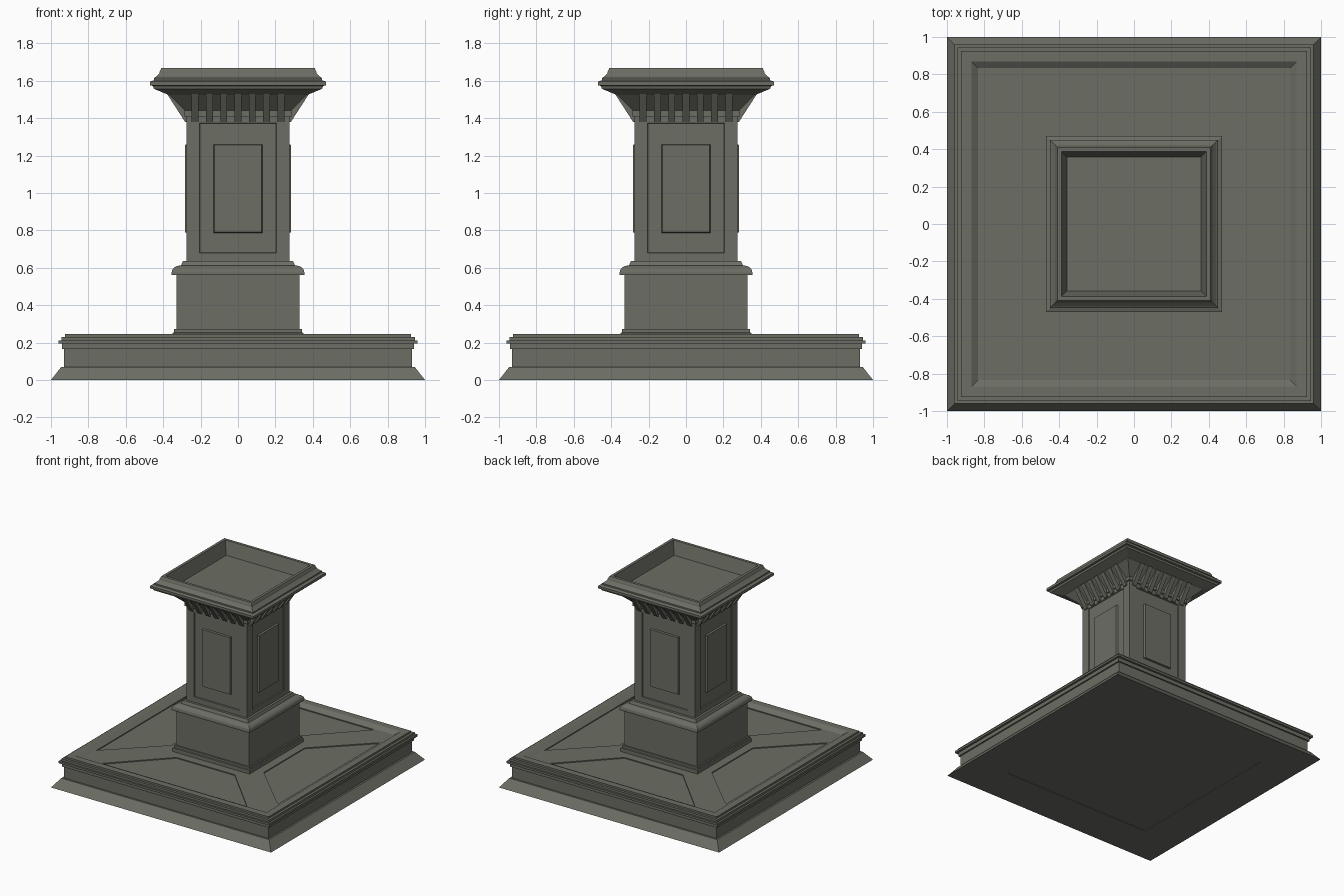
import bpy, bmesh, math
from mathutils import Vector, Matrix

if "Cube" in bpy.data.objects:
    bpy.data.objects.remove(bpy.data.objects["Cube"])

stone = bpy.data.materials.new("grey_green_stone")
stone.diffuse_color = (0.15, 0.156, 0.128, 1)
stone.use_nodes = True
stone.node_tree.nodes["Principled BSDF"].inputs["Base Color"].default_value = stone.diffuse_color

Z = Vector((0, 0, 1))


def finish(bm, name):
    me = bpy.data.meshes.new(name)
    bm.to_mesh(me)
    bm.free()
    ob = bpy.data.objects.new(name, me)
    bpy.context.collection.objects.link(ob)
    me.materials.append(stone)
    return ob


def square_loft(profile):
    """Stack square rings given as (half width, z), capped at both ends.
    Returns the bmesh and a list of the four faces of every band."""
    bm = bmesh.new()
    rings = [[bm.verts.new((sx * h, sy * h, z)) for sx, sy in
              ((-1, -1), (1, -1), (1, 1), (-1, 1))] for h, z in profile]
    bands = []
    for a, b in zip(rings, rings[1:]):
        bands.append([bm.faces.new((a[i], a[(i + 1) % 4], b[(i + 1) % 4], b[i]))
                      for i in range(4)])
    bm.faces.new(rings[0][::-1])
    bm.faces.new(rings[-1])
    bm.normal_update()
    return bm, bands


def side_dir(face):
    c = face.calc_center_median()
    if abs(c.x) > abs(c.y):
        return Vector((math.copysign(1, c.x), 0, 0))
    return Vector((0, math.copysign(1, c.y), 0))


def inset_to(bm, face, place):
    """Inset one face and put its four new corners where place() says."""
    n = side_dir(face)
    t = Z.cross(n)
    bmesh.ops.inset_individual(bm, faces=[face], thickness=0.005)
    mid = face.calc_center_median()
    for v in face.verts:
        v.co = place(v.co.copy(), mid, n, t)


# Broad stepped base with a sunken top
bm, bands = square_loft([
    (0.68, 0.004), (0.68, 0), (1.0, 0), (0.945, 0.07), (0.93, 0.07),
    (0.93, 0.165), (0.942, 0.165), (0.942, 0.195), (0.96, 0.195),
    (0.96, 0.212), (0.945, 0.212), (0.945, 0.23), (0.925, 0.23),
    (0.925, 0.245), (0.87, 0.245), (0.835, 0.222), (0.33, 0.222)])


def floor_panel(z):
    def place(co, mid, n, t):
        d, w = (0.825, 0.66) if co.dot(n) > mid.dot(n) else (0.42, 0.265)
        return n * d + t * math.copysign(w, co.dot(t)) + Z * z
    return place


# Four sunken trapezoid panels around the pedestal
for f in bands[-1]:
    inset_to(bm, f, floor_panel(0.222))
    inset_to(bm, f, floor_panel(0.214))
finish(bm, "stepped_base")

# Pedestal block with a rounded top moulding
prof = [(0.35, 0.21), (0.35, 0.252), (0.342, 0.255), (0.342, 0.272),
        (0.33, 0.272), (0.33, 0.562), (0.355, 0.562), (0.355, 0.575)]
for i in range(1, 5):
    a = math.radians(90 * i / 4)
    prof.append((0.31 + 0.045 * math.cos(a), 0.575 + 0.037 * math.sin(a)))
prof += [(0.305, 0.612), (0.295, 0.635), (0.27, 0.635)]
bm, bands = square_loft(prof)
finish(bm, "pedestal_block")

# Shaft with a sunken frame and raised centre panel on each side
bm, bands = square_loft([(0.275, 0.63), (0.275, 1.41), (0.285, 1.41),
                         (0.285, 1.44), (0.275, 1.44), (0.275, 1.50)])


def side_panel(w, z0, z1, d):
    def place(co, mid, n, t):
        z = z1 if co.z > mid.z else z0
        return n * d + t * math.copysign(w, co.dot(t)) + Z * z
    return place


for f in bands[0]:
    for args in ((0.207, 0.678, 1.375, 0.275), (0.203, 0.682, 1.371, 0.268),
                 (0.13, 0.787, 1.26, 0.268), (0.125, 0.79, 1.257, 0.283)):
        inset_to(bm, f, side_panel(*args))
finish(bm, "shaft")

# Flared crown with a hollow tray on top
bm, bands = square_loft([
    (0.27, 1.44), (0.285, 1.44), (0.37, 1.525), (0.385, 1.53), (0.45, 1.557),
    (0.455, 1.572), (0.47, 1.575), (0.47, 1.595), (0.448, 1.603),
    (0.448, 1.615), (0.438, 1.622), (0.42, 1.64), (0.418, 1.65),
    (0.41, 1.668), (0.387, 1.668), (0.358, 1.56)])
finish(bm, "crown")

# Slanted brackets under the crown, seven on each side
bm = bmesh.new()
outline = [(0.26, 1.38), (0.283, 1.38), (0.38, 1.53), (0.26, 1.53)]
for side in range(4):
    rot = Matrix.Rotation(math.pi / 2 * side, 3, 'Z')
    for k in range(-3, 4):
        x = k * 0.0765
        left, right = [[bm.verts.new(rot @ Vector((x + s, -d, z)))
                        for d, z in outline] for s in (-0.018, 0.018)]
        bm.faces.new(left[::-1])
        bm.faces.new(right)
        for i in range(4):
            j = (i + 1) % 4
            bm.faces.new((left[i], left[j], right[j], right[i]))
bmesh.ops.recalc_face_normals(bm, faces=bm.faces)
finish(bm, "crown_brackets")
